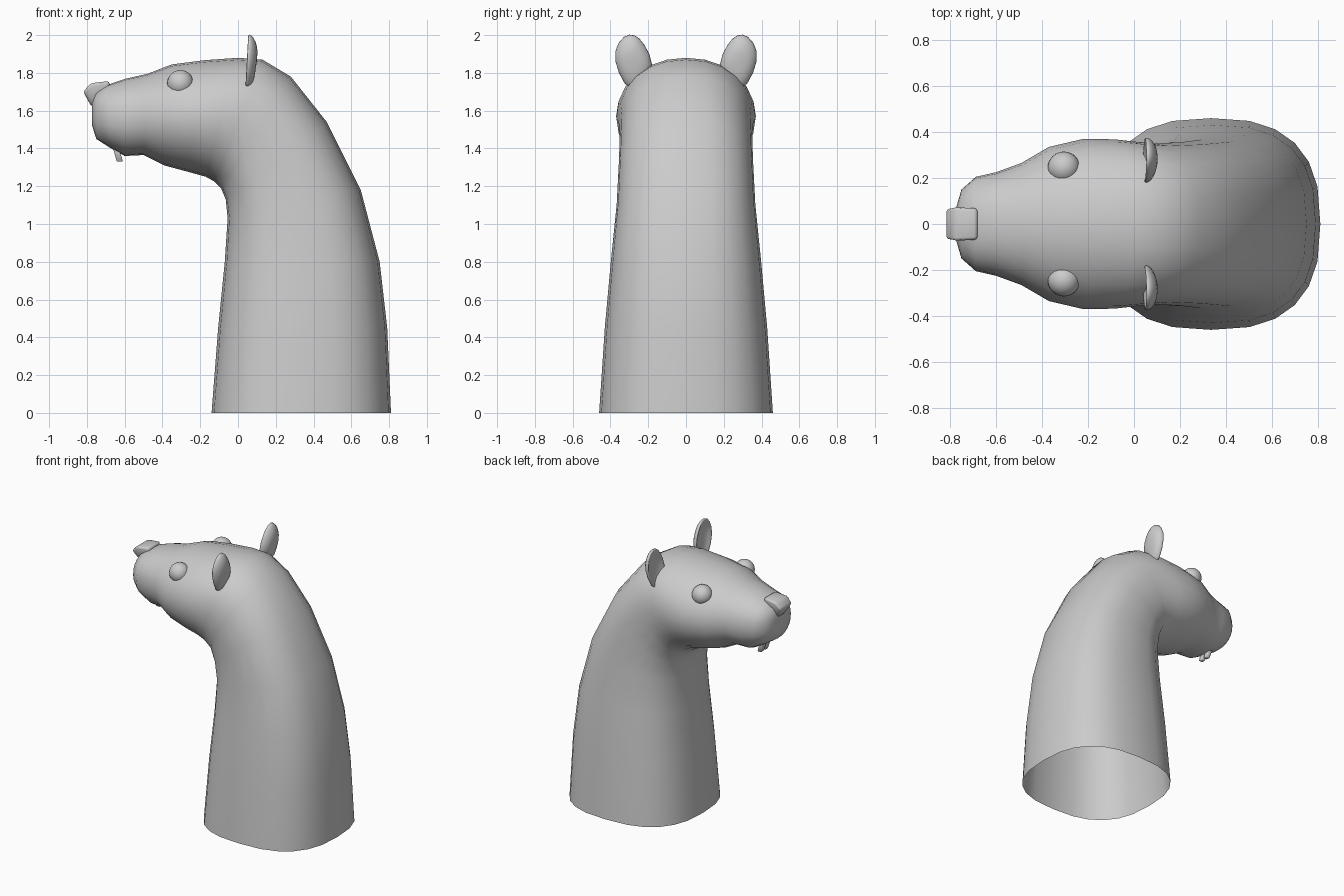
import bpy, bmesh, math

if "Cube" in bpy.data.objects:
    bpy.data.objects.remove(bpy.data.objects["Cube"])


def finish(bm, name, angle=60):
    bmesh.ops.recalc_face_normals(bm, faces=bm.faces[:])
    me = bpy.data.meshes.new(name)
    bm.to_mesh(me)
    bm.free()
    ob = bpy.data.objects.new(name, me)
    bpy.context.collection.objects.link(ob)
    bpy.ops.object.select_all(action='DESELECT')
    ob.select_set(True)
    bpy.context.view_layer.objects.active = ob
    bpy.ops.object.shade_smooth_by_angle(angle=math.radians(angle))
    return ob


def loft(bm, rings, cap_start=False, cap_end=False):
    vs = [[bm.verts.new(p) for p in r] for r in rings]
    n = len(vs[0])
    for a, b in zip(vs, vs[1:]):
        for i in range(n):
            j = (i + 1) % n
            bm.faces.new((a[i], a[j], b[j], b[i]))
    if cap_start:
        bm.faces.new(vs[0])
    if cap_end:
        bm.faces.new(vs[-1])


def sgn_pow(v, p):
    return math.copysign(abs(v) ** p, v)


# Neck and head: outer x, z, inner x, z, half width, roundness exponent
SECTIONS = [
    (0.81, 0.00, -0.14, 0.00, 0.460, 2.6),
    (0.79, 0.45, -0.105, 0.45, 0.430, 2.6),
    (0.75, 0.80, -0.07, 0.80, 0.398, 2.6),
    (0.65, 1.18, -0.055, 1.03, 0.367, 2.6),
    (0.47, 1.54, -0.065, 1.13, 0.355, 2.5),
    (0.28, 1.78, -0.09, 1.19, 0.350, 2.3),
    (0.13, 1.87, -0.125, 1.225, 0.358, 2.2),
    (0.00, 1.88, -0.17, 1.25, 0.368, 2.1),
    (-0.18, 1.867, -0.26, 1.275, 0.370, 2.0),
    (-0.35, 1.845, -0.39, 1.31, 0.335, 2.0),
    (-0.48, 1.795, -0.50, 1.365, 0.265, 2.1),
    (-0.60, 1.768, -0.60, 1.36, 0.225, 2.2),
    (-0.695, 1.735, -0.68, 1.405, 0.205, 2.3),
    (-0.75, 1.70, -0.75, 1.45, 0.150, 2.3),
    (-0.772, 1.65, -0.772, 1.52, 0.075, 2.2),
]
rings = []
for ox, oz, ix, iz, w, e in SECTIONS:
    ring = []
    for i in range(24):
        a = 2 * math.pi * i / 24
        c, s = sgn_pow(math.cos(a), 2 / e), sgn_pow(math.sin(a), 2 / e)
        ring.append(((ox + ix) / 2 + c * (ox - ix) / 2, w * s,
                     (oz + iz) / 2 + c * (oz - iz) / 2))
    rings.append(ring)
bm = bmesh.new()
loft(bm, rings, cap_end=True)
finish(bm, "head_and_neck", 80)

# Nose: wedge, wide on top and narrow below
NOSE = [(-0.82, 1.70, 0.07), (-0.78, 1.745, 0.075), (-0.68, 1.757, 0.07),
        (-0.68, 1.66, 0.06), (-0.775, 1.62, 0.03)]
bm = bmesh.new()
loft(bm, [[(x, s * w, z) for x, z, w in NOSE] for s in (-1, 1)], True, True)
bmesh.ops.bevel(bm, geom=bm.edges[:], offset=0.015, segments=2, affect='EDGES', profile=0.5)
finish(bm, "nose")

# Ear outline in y, z, and shells as x, scale: dished front to domed back
EAR = [(0.16, 1.84), (0.22, 1.96), (0.27, 2.01), (0.33, 2.005),
       (0.39, 1.92), (0.365, 1.80), (0.29, 1.68), (0.21, 1.74)]
SHELLS = [(0.068, 0.35), (0.06, 0.7), (0.04, 0.97), (0.06, 1.02), (0.088, 0.75), (0.1, 0.35)]
cy, cz = 0.28, 1.86

for side, label in ((1, "left"), (-1, "right")):
    bm = bmesh.new()
    loft(bm, [[(x + 0.05 * (z - cz), side * (cy + (y - cy) * k), cz + (z - cz) * k)
               for y, z in EAR] for x, k in SHELLS], True, True)
    ear = finish(bm, "ear_" + label, 180)
    ear.modifiers.new("round", 'SUBSURF').levels = 1
    ear.modifiers["round"].render_levels = 1

    # Eye
    bm = bmesh.new()
    bmesh.ops.create_uvsphere(bm, u_segments=24, v_segments=14, radius=0.07)
    bmesh.ops.translate(bm, verts=bm.verts[:], vec=(-0.305, side * 0.245, 1.745))
    finish(bm, "eye_" + label)

    # Front tooth, tapering and leaning slightly
    bm = bmesh.new()
    loft(bm, [[(x + a * 0.016, side * 0.025 + b * w, z)
               for a, b in ((-1, -1), (1, -1), (1, 1), (-1, 1))]
              for x, z, w in ((-0.655, 1.44, 0.022), (-0.64, 1.38, 0.02), (-0.625, 1.33, 0.015))],
         True, True)
    bmesh.ops.bevel(bm, geom=bm.edges[:], offset=0.004, segments=1, affect='EDGES')
    finish(bm, "tooth_" + label)
